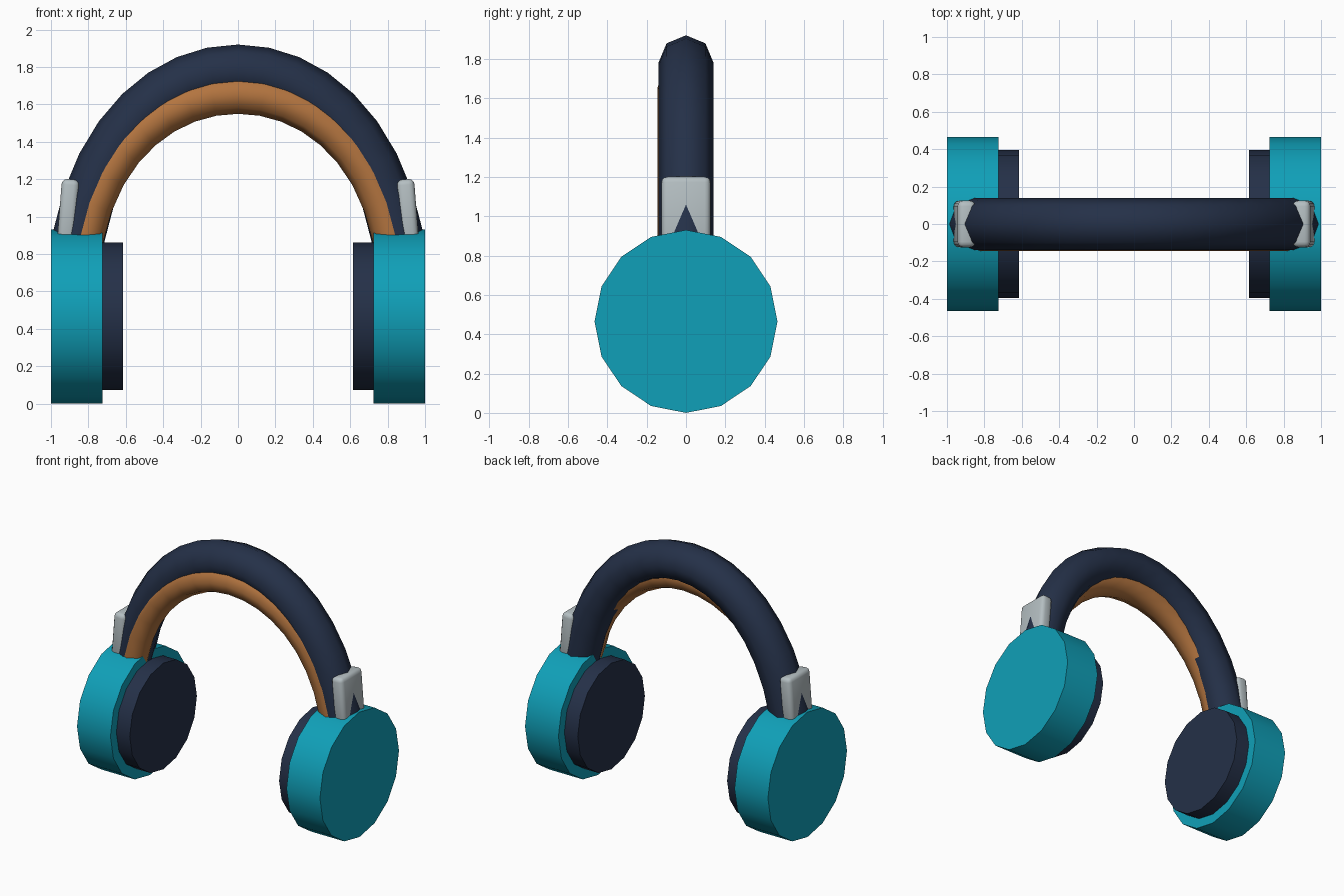
import bpy, bmesh, math
from mathutils import Vector, Matrix

if "Cube" in bpy.data.objects:
    bpy.data.objects.remove(bpy.data.objects["Cube"], do_unlink=True)


def material(name, rgb):
    m = bpy.data.materials.new(name)
    m.use_nodes = True
    m.diffuse_color = (*rgb, 1)
    m.node_tree.nodes["Principled BSDF"].inputs["Base Color"].default_value = (*rgb, 1)
    return m


TEAL = material("teal", (0.005, 0.35, 0.48))
NAVY = material("navy", (0.018, 0.03, 0.065))
TAN = material("tan leather", (0.45, 0.175, 0.05))
GREY = material("light grey", (0.46, 0.52, 0.54))


def make_object(name, bm, mat, angle):
    bmesh.ops.recalc_face_normals(bm, faces=bm.faces)
    mesh = bpy.data.meshes.new(name)
    bm.to_mesh(mesh)
    bm.free()
    mesh.materials.append(mat)
    ob = bpy.data.objects.new(name, mesh)
    bpy.context.collection.objects.link(ob)
    bpy.ops.object.select_all(action='DESELECT')
    ob.select_set(True)
    bpy.context.view_layer.objects.active = ob
    bpy.ops.object.shade_smooth_by_angle(angle=math.radians(angle))
    return ob


def disc(name, x0, x1, radius, z, mat):
    # Sixteen-sided cylinder lying along x, with a corner at the top
    bm = bmesh.new()
    place = Matrix.Translation(((x0 + x1) / 2, 0, z)) @ Matrix.Rotation(math.pi / 2, 4, 'Y')
    bmesh.ops.create_cone(bm, cap_ends=True, segments=16, radius1=radius,
                          radius2=radius, depth=abs(x1 - x0), matrix=place)
    return make_object(name, bm, mat, 50)


def arch(name, end, handle, radius, y, mat, steps=16, sides=8):
    # Octagonal tube swept along a symmetric cubic arch
    (ex, ez), (hx, hz) = end, handle
    p = [Vector((-ex, y, ez)), Vector((-hx, y, hz)), Vector((hx, y, hz)), Vector((ex, y, ez))]
    bm = bmesh.new()
    rings = []
    for i in range(steps + 1):
        t = i / steps
        s = 1 - t
        c = p[0] * s**3 + p[1] * 3 * s * s * t + p[2] * 3 * s * t * t + p[3] * t**3
        d = (p[1] - p[0]) * s * s + (p[2] - p[1]) * 2 * s * t + (p[3] - p[2]) * t * t
        n = Vector((-d.z, 0, d.x)).normalized()
        ring = []
        for k in range(sides):
            a = math.tau * k / sides
            ring.append(bm.verts.new(c + radius * (n * math.cos(a) + Vector((0, math.sin(a), 0)))))
        rings.append(ring)
    for a, b in zip(rings, rings[1:]):
        for k in range(sides):
            j = (k + 1) % sides
            bm.faces.new((a[k], a[j], b[j], b[k]))
    bm.faces.new(rings[0])
    bm.faces.new(rings[-1])
    return make_object(name, bm, mat, 60)


# Headband and its inner cushion, set slightly forward
arch("headband", (0.855, 0.88), (0.62, 2.08), 0.14, 0, NAVY)
arch("headband_cushion", (0.825, 0.88), (0.62, 1.913), 0.105, -0.04, TAN)

for side, s in (("left", 1), ("right", -1)):
    # Ear cup and ear pad
    disc(side + "_ear_cup", s * 0.725, s * 1.0, 0.465, 0.465, TEAL)
    disc(side + "_ear_pad", s * 0.615, s * 0.73, 0.395, 0.467, NAVY)

    # Rounded slider clip leaning in with the band
    bm = bmesh.new()
    place = (Matrix.Translation((s * 0.907, 0, 1.03))
             @ Matrix.Rotation(math.radians(-4.5 * s), 4, 'Y')
             @ Matrix.Diagonal((0.095, 0.25, 0.34, 1)))
    bmesh.ops.create_cube(bm, size=1, matrix=place)
    bmesh.ops.bevel(bm, geom=bm.edges[:], offset=0.03, segments=3,
                    profile=0.5, affect='EDGES')
    make_object(side + "_slider_clip", bm, GREY, 45)
